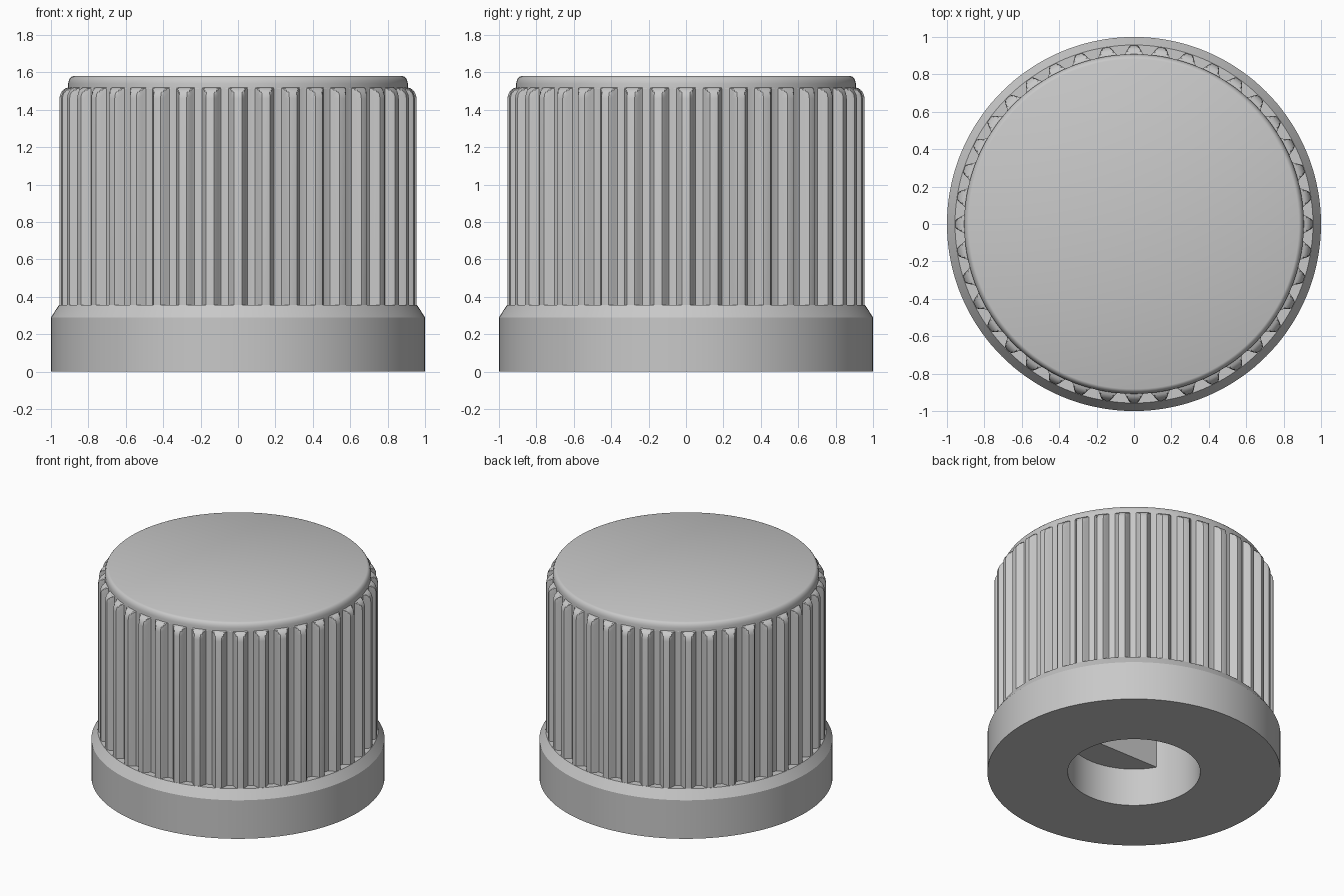
import bpy
import bmesh
from math import sin, cos, pi, radians

if "Cube" in bpy.data.objects:
    bpy.data.objects.remove(bpy.data.objects["Cube"], do_unlink=True)

grey = bpy.data.materials.new("matte_grey")
grey.use_nodes = True
grey.diffuse_color = (0.58, 0.58, 0.58, 1)
grey.node_tree.nodes["Principled BSDF"].inputs["Base Color"].default_value = grey.diffuse_color

RIDGES = 40
CREST, VALLEY = 0.955, 0.908
BORE, FLAT = 0.452, -0.226


def loft(name, rings, cap_start=False, cap_end=False):
    """Skin a sequence of equal-length point rings into one object."""
    bm = bmesh.new()
    loops = [[bm.verts.new(p) for p in ring] for ring in rings]
    n = len(loops[0])
    for low, high in zip(loops, loops[1:]):
        for i in range(n):
            j = (i + 1) % n
            bm.faces.new((low[i], low[j], high[j], high[i]))
    if cap_start:
        bm.faces.new(loops[0][::-1])
    if cap_end:
        bm.faces.new(loops[-1])
    bmesh.ops.remove_doubles(bm, verts=bm.verts, dist=1e-5)
    mesh = bpy.data.meshes.new(name)
    bm.to_mesh(mesh)
    bm.free()
    mesh.materials.append(grey)
    obj = bpy.data.objects.new(name, mesh)
    bpy.context.collection.objects.link(obj)
    bpy.ops.object.select_all(action="DESELECT")
    obj.select_set(True)
    bpy.context.view_layer.objects.active = obj
    bpy.ops.object.shade_smooth_by_angle(angle=radians(30))
    return obj


def circle(r, z, n=144):
    return [(r * cos(2 * pi * i / n), r * sin(2 * pi * i / n), z) for i in range(n)]


def d_shape(z):
    return [(x, max(y, FLAT), z) for x, y, z in circle(BORE, z)]


def ridged(z, limit, steps=14):
    """Fluted outline, trimmed to a limiting radius."""
    ring = []
    for i in range(RIDGES * steps):
        t = abs((i / steps + 0.5) % 1 - 0.5)           # 0 on a crest, 0.5 in a groove
        s = min(max((t - 0.12) / 0.26, 0), 1)
        r = min(CREST - (CREST - VALLEY) * s * s * (3 - 2 * s), limit)
        a = 2 * pi * i / (RIDGES * steps)
        ring.append((r * cos(a), r * sin(a), z))
    return ring


# Shaft socket: round mouth, then a D-shaped bore with a flat
loft("shaft_socket",
     [d_shape(1.2), d_shape(0.285), circle(BORE, 0.285), circle(BORE, 0)],
     cap_start=True)

# Skirt with chamfered shoulder and flat underside
loft("skirt", [circle(r, z) for r, z in
               [(BORE, 0), (1, 0), (1, 0.29), (0.957, 0.357), (0.89, 0.357)]])

# Fluted grip whose crests round off at the top
loft("fluted_grip", [ridged(z, limit) for z, limit in
                     [(0.355, 1), (1.46, CREST), (1.48, 0.951), (1.495, 0.944),
                      (1.507, 0.934), (1.515, 0.922), (1.52, 0.905)]])

# Top cap with a rounded rim
loft("top_cap", [circle(r, z) for r, z in
                 [(0.908, 1.5), (0.908, 1.54), (0.905, 1.555), (0.899, 1.568),
                  (0.891, 1.576), (0.882, 1.58)]],
     cap_end=True)
